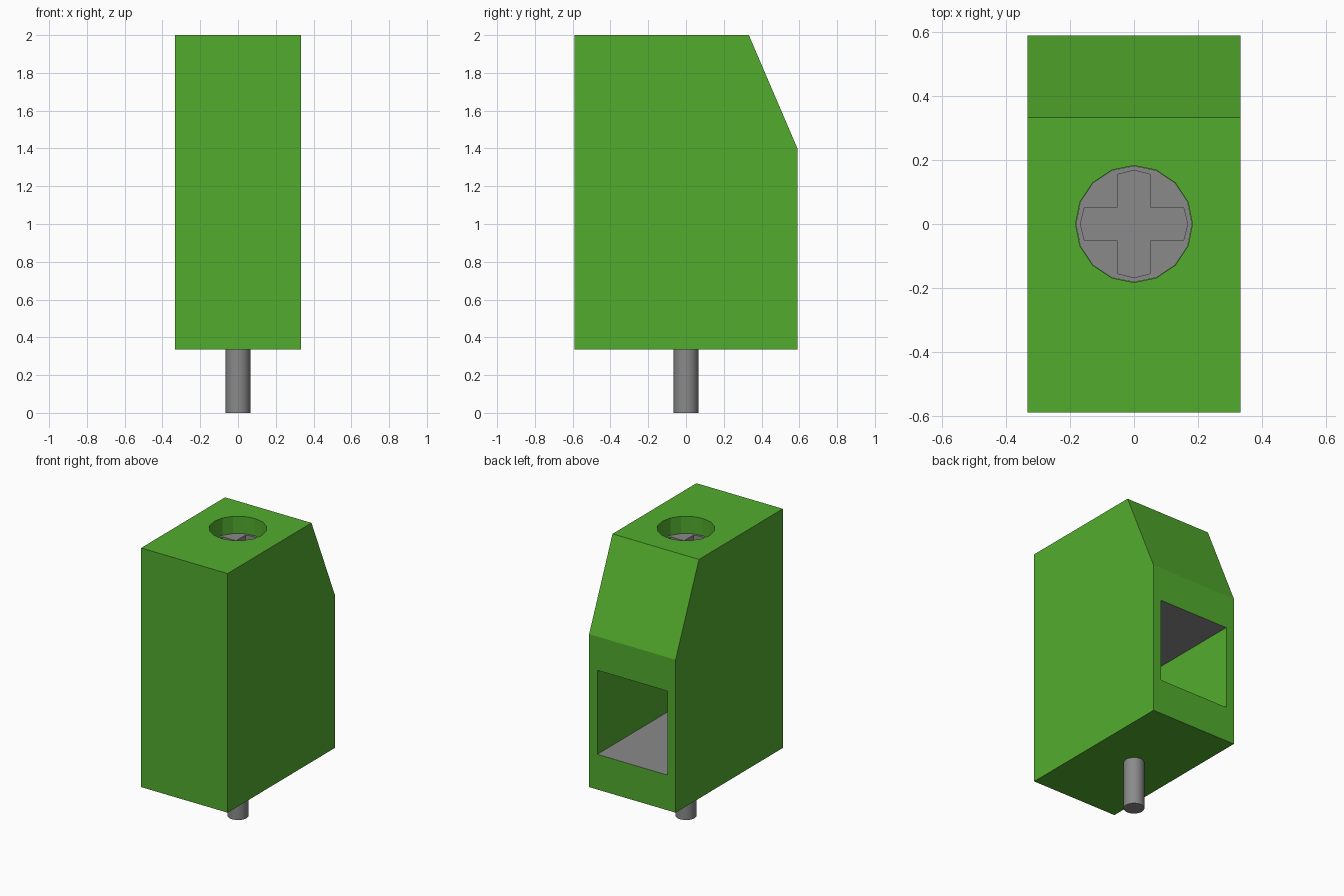
import bpy, bmesh, math
from mathutils import Matrix, Vector

cube = bpy.data.objects.get("Cube")
if cube:
    bpy.data.objects.remove(cube, do_unlink=True)


def material(name, rgb):
    m = bpy.data.materials.new(name)
    m.use_nodes = True
    m.diffuse_color = (*rgb, 1)
    m.node_tree.nodes["Principled BSDF"].inputs["Base Color"].default_value = (*rgb, 1)
    return m


green = material("green plastic", (0.085, 0.413, 0.027))
metal = material("grey metal", (0.254, 0.254, 0.254))


def finish(name, bm, *mats):
    bmesh.ops.recalc_face_normals(bm, faces=bm.faces)
    mesh = bpy.data.meshes.new(name)
    bm.to_mesh(mesh)
    bm.free()
    for m in mats:
        mesh.materials.append(m)
    ob = bpy.data.objects.new(name, mesh)
    bpy.context.collection.objects.link(ob)
    return ob


def prism(name, points, direction, *mats):
    """Extrude a flat outline along a direction."""
    bm = bmesh.new()
    face = bm.faces.new([bm.verts.new(p) for p in points])
    ext = bmesh.ops.extrude_face_region(bm, geom=[face], use_keep_orig=True)
    moved = [g for g in ext["geom"] if isinstance(g, bmesh.types.BMVert)]
    bmesh.ops.translate(bm, verts=moved, vec=Vector(direction))
    return finish(name, bm, *mats)


def cylinder(name, radius, z0, z1, sides, *mats):
    bm = bmesh.new()
    bmesh.ops.create_cone(bm, cap_ends=True, segments=sides, radius1=radius,
                          radius2=radius, depth=z1 - z0,
                          matrix=Matrix.Translation((0, 0, (z0 + z1) / 2)))
    return finish(name, bm, *mats)


def activate(ob):
    bpy.ops.object.select_all(action='DESELECT')
    ob.select_set(True)
    bpy.context.view_layer.objects.active = ob


def cut(ob, cutter):
    mod = ob.modifiers.new("cut", 'BOOLEAN')
    mod.operation = 'DIFFERENCE'
    mod.solver = 'EXACT'
    mod.object = cutter
    activate(ob)
    bpy.ops.object.modifier_apply(modifier=mod.name)
    bpy.data.objects.remove(cutter, do_unlink=True)


# Housing with a sloped upper back
W = 0.333
side = [(-0.59, 0.335), (0.59, 0.335), (0.59, 1.4), (0.333, 2), (-0.59, 2)]
housing = prism("housing", [(-W, y, z) for y, z in side], (2 * W, 0, 0), green, metal)

# Wire opening in the back and screw shaft in the top
w, z0, z1 = 0.27, 0.58, 1.165
opening = [(-w, 0.7, z0), (w, 0.7, z0), (w, 0.7, z1), (-w, 0.7, z1)]
cut(housing, prism("opening_cutter", opening, (0, -1.1, 0), green))
cut(housing, cylinder("shaft_cutter", 0.183, 1.6, 2.1, 16, green))

# Metal contact faces: floor and ceiling of the wire opening
for p in housing.data.polygons:
    inside = z0 - 0.01 < p.center.z < z1 + 0.01
    p.material_index = 1 if inside and abs(p.normal.z) > 0.9 else 0

# Clamp screw with a cross slot
screw = cylinder("clamp_screw", 0.182, 1.61, 1.88, 16, metal)
arm = [(0.052, 0.052), (0.052, 0.155), (0, 0.168), (-0.052, 0.155)]
cross = []
for i in range(4):
    turn = Matrix.Rotation(i * math.pi / 2, 3, 'Z')
    cross += [turn @ Vector((x, y, 1.78)) for x, y in arm]
cut(screw, prism("slot_cutter", cross, (0, 0, 0.2), metal))

# Solder pin
pin = cylinder("solder_pin", 0.066, 0, 0.4, 32, metal)
activate(pin)
bpy.ops.object.shade_smooth_by_angle(angle=math.radians(30))
